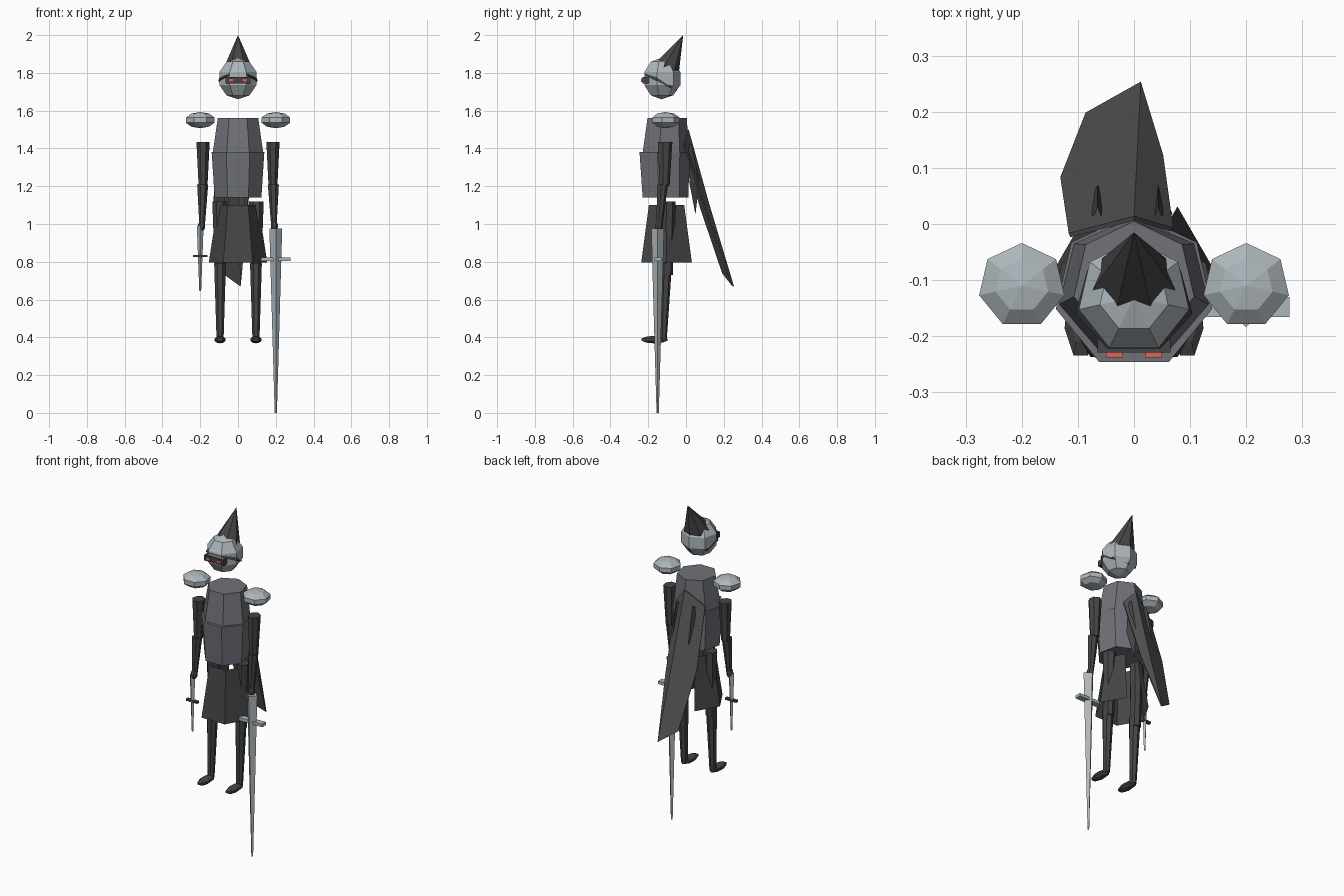
import bpy, bmesh, math
from mathutils import Vector

if "Cube" in bpy.data.objects:
    bpy.data.objects.remove(bpy.data.objects["Cube"])


def mat(name, rgb):
    m = bpy.data.materials.new(name)
    m.diffuse_color = (*rgb, 1)
    m.use_nodes = True
    m.node_tree.nodes["Principled BSDF"].inputs["Base Color"].default_value = m.diffuse_color
    return m


DARK = mat("dark_cloth", (0.06, 0.06, 0.06))
CAPE = mat("cape_grey", (0.085, 0.085, 0.085))
PLATE = mat("grey_plate", (0.165, 0.17, 0.195))
STEEL = mat("light_steel", (0.42, 0.47, 0.50))
RED = mat("red_glow", (0.72, 0.13, 0.10))


def finish(name, bm, m, fix=True):
    if fix:
        bmesh.ops.recalc_face_normals(bm, faces=bm.faces)
    me = bpy.data.meshes.new(name)
    bm.to_mesh(me)
    bm.free()
    me.materials.append(m)
    o = bpy.data.objects.new(name, me)
    bpy.context.collection.objects.link(o)
    return o


def loft(name, rings, m, n=7, phase=90, v=(0, 1, 0), caps=True, skip=()):
    """Rings of (centre, x radius, depth radius) joined by flat side faces."""
    bm = bmesh.new()
    v = Vector(v)
    loops = []
    for c, rx, ry in rings:
        loop = []
        for k in range(n):
            a = math.radians(phase + 360 * k / n)
            p = Vector(c) + Vector((1, 0, 0)) * rx * math.cos(a) + v * ry * math.sin(a)
            loop.append(bm.verts.new(p))
        loops.append(loop)
    for a, b in zip(loops, loops[1:]):
        for k in range(n):
            if k not in skip:
                j = (k + 1) % n
                bm.faces.new((a[k], a[j], b[j], b[k]))
    if caps:
        bm.faces.new(loops[0])
        bm.faces.new(loops[-1])
    bmesh.ops.remove_doubles(bm, verts=bm.verts, dist=0.0005)
    return finish(name, bm, m)


def ball(name, c, r, m, rings=5):
    rows = []
    for i in range(rings + 1):
        t = math.pi * i / rings
        s = max(math.sin(t), 0.0)
        rows.append(((c[0], c[1], c[2] - r[2] * math.cos(t)), r[0] * s, r[1] * s))
    return loft(name, rows, m, caps=False)


def box(name, c, s, m):
    bm = bmesh.new()
    bmesh.ops.create_cube(bm, size=1)
    for w in bm.verts:
        w.co = Vector([c[i] + w.co[i] * s[i] for i in range(3)])
    return finish(name, bm, m)


# Helmet, tilted hood and eye slit
ball("helmet", (0, -0.13, 1.77), (0.106, 0.106, 0.11), STEEL)
loft("hood", [((0, -0.14, 1.75), 0.107, 0.102), ((0, -0.015, 2.0), 0, 0)],
     DARK, v=(0, 0.894, -0.447))
box("eye_slit", (0, -0.213, 1.761), (0.13, 0.032, 0.034), DARK)

# Breastplate and belly armour
loft("breastplate", [((0, -0.115, 1.37), 0.138, 0.128), ((0, -0.105, 1.56), 0.11, 0.11)], PLATE)
loft("belly_armour", [((0, -0.115, 1.14), 0.127, 0.127), ((0, -0.12, 1.38), 0.143, 0.14)], PLATE)

# Flared skirt, open at the back
loft("skirt", [((0, -0.103, 0.795), 0.155, 0.155), ((0, -0.103, 1.1), 0.108, 0.108)],
     DARK, n=6, phase=0, caps=False, skip=(1,))

for s, side in ((-1, "left"), (1, "right")):
    # Eyes, shoulder plates
    box(side + "_eye", (s * 0.035, -0.233, 1.761), (0.03, 0.009, 0.016), RED)
    ball(side + "_shoulder_plate", (s * 0.2, -0.11, 1.55), (0.082, 0.08, 0.043), STEEL)
    # Arms and hands
    loft(side + "_upper_arm", [((s * 0.185, -0.115, 1.2), 0.024, 0.028),
                               ((s * 0.185, -0.112, 1.435), 0.036, 0.04)], DARK)
    loft(side + "_forearm", [((s * 0.19, -0.142, 0.99), 0.015, 0.017),
                             ((s * 0.187, -0.125, 1.21), 0.03, 0.03)], DARK)
    ball(side + "_hand", (s * 0.192, -0.145, 0.99), (0.02, 0.022, 0.028), DARK)
    # Legs and feet
    loft(side + "_thigh", [((s * 0.095, -0.1, 0.73), 0.028, 0.03),
                           ((s * 0.097, -0.095, 1.12), 0.04, 0.04)], DARK)
    loft(side + "_shin", [((s * 0.095, -0.122, 0.385), 0.019, 0.02),
                          ((s * 0.095, -0.108, 0.79), 0.032, 0.034)], DARK)
    ball(side + "_foot", (s * 0.095, -0.17, 0.388), (0.031, 0.075, 0.02), DARK)

# Long sword in the right hand
loft("sword_blade", [((0.2, -0.15, 0.0), 0.006, 0.006), ((0.2, -0.15, 0.975), 0.034, 0.034)],
     STEEL, n=4)
box("sword_guard", (0.2, -0.148, 0.813), (0.155, 0.036, 0.018), STEEL)

# Dagger in the left hand
loft("dagger_blade", [((-0.2, -0.148, 0.645), 0.005, 0.005), ((-0.2, -0.148, 0.99), 0.018, 0.018)],
     STEEL, n=4)
box("dagger_guard", (-0.2, -0.148, 0.83), (0.075, 0.02, 0.012), DARK)

# Cape: two uneven sheets meeting at a ridge
left = [(-0.115, -0.02, 1.42), (-0.13, 0.08, 1.08), (-0.085, 0.195, 0.74)]
ridge = [(0, 0.01, 1.5), (0.005, 0.115, 1.12), (0.013, 0.25, 0.67)]
right = [(0.068, -0.01, 1.42), (0.05, 0.12, 1.02)]
bm = bmesh.new()
L, C, R = ([bm.verts.new(p) for p in col] for col in (left, ridge, right))
for f in ((L[0], L[1], C[1], C[0]), (L[1], L[2], C[2], C[1]),
          (C[0], C[1], R[1], R[0]), (C[1], C[2], R[1])):
    bm.faces.new(f)
cape = finish("cape", bm, CAPE)
sol = cape.modifiers.new("thickness", "SOLIDIFY")
sol.thickness = 0.008
sol.offset = 0

# Torn cloth shards breaking through the cape
for x, tip in ((-0.065, -0.055), (0.043, 0.04)):
    loft("cape_shard", [((tip, 0.05, 1.05), 0, 0), ((x, 0.035, 1.22), 0.03, 0.035),
                        ((x, 0.02, 1.42), 0.006, 0.01)], DARK, n=3, caps=False)
